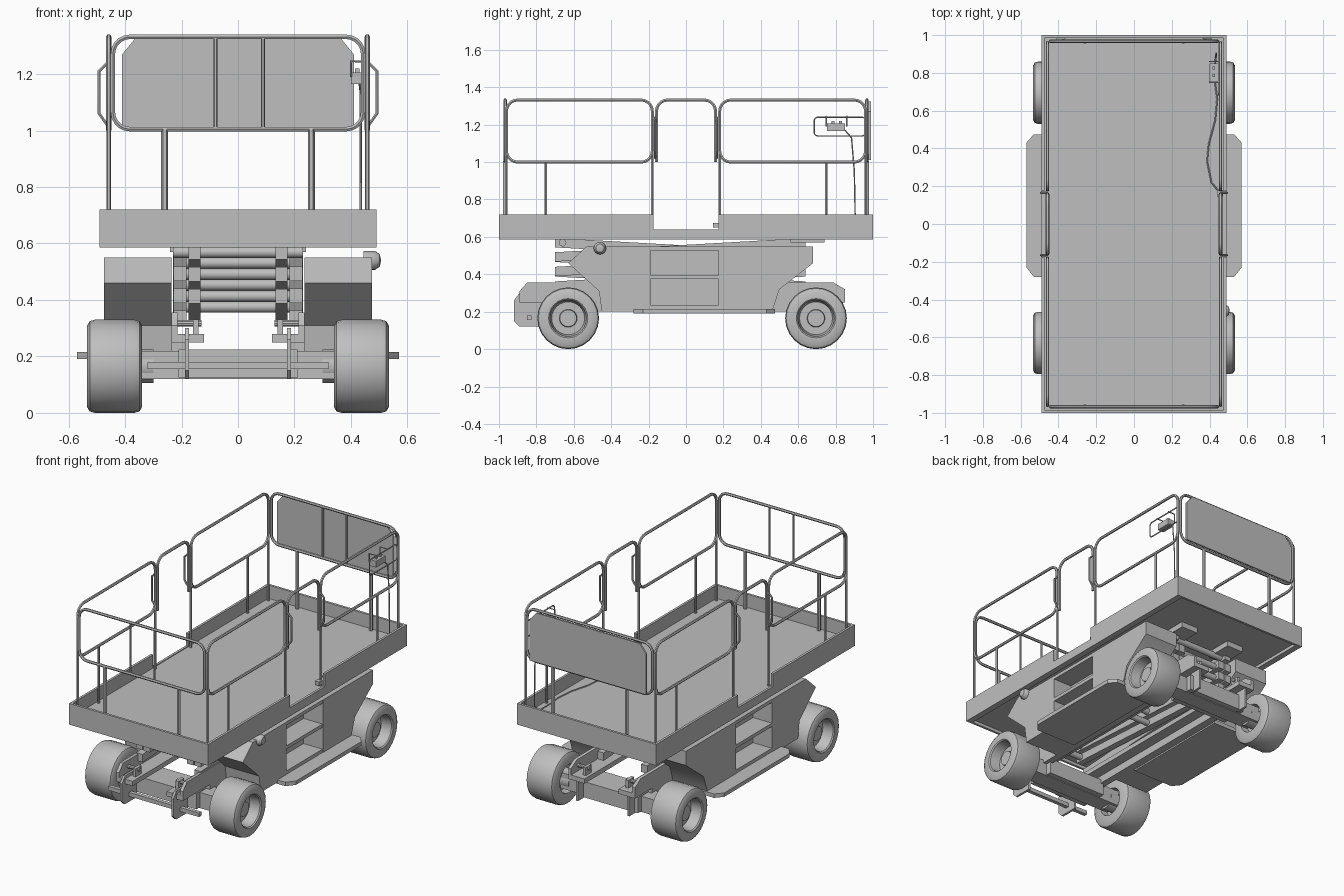
import bpy, bmesh, math
from mathutils import Vector, Matrix

old = bpy.data.objects.get("Cube")
if old:
    bpy.data.objects.remove(old, do_unlink=True)

grey = bpy.data.materials.new("machine_grey")
grey.use_nodes = True
colour = (0.52, 0.52, 0.52, 1)
grey.diffuse_color = colour
grey.node_tree.nodes["Principled BSDF"].inputs["Base Color"].default_value = colour
SIDES = ((1, "left"), (-1, "right"))
ENDS = ((-1, "front"), (1, "back"))


def finish(name, bm):
    bmesh.ops.recalc_face_normals(bm, faces=bm.faces)
    mesh = bpy.data.meshes.new(name)
    bm.to_mesh(mesh)
    bm.free()
    mesh.materials.append(grey)
    ob = bpy.data.objects.new(name, mesh)
    bpy.context.collection.objects.link(ob)
    return ob


def box(name, x, y, z):
    """Box from three (min, max) ranges."""
    bm = bmesh.new()
    size = [abs(r[1] - r[0]) for r in (x, y, z)]
    mid = [(r[0] + r[1]) / 2 for r in (x, y, z)]
    bmesh.ops.create_cube(bm, size=1, matrix=Matrix.Translation(mid) @ Matrix.Diagonal((*size, 1)))
    return finish(name, bm)


def prism(name, outline, low, high, axis="x"):
    """Outline in (y, z) pushed along x, or in (x, y) along z, or in (x, z) along y."""
    place = {"x": lambda a, b, c: (c, a, b), "z": lambda a, b, c: (a, b, c),
             "y": lambda a, b, c: (a, c, b)}[axis]
    bm = bmesh.new()
    face = bm.faces.new([bm.verts.new(place(a, b, low)) for a, b in outline])
    out = bmesh.ops.extrude_face_region(bm, geom=[face])
    moved = [v for v in out["geom"] if isinstance(v, bmesh.types.BMVert)]
    bmesh.ops.translate(bm, verts=moved, vec=Vector(place(0, 0, high - low)))
    return finish(name, bm)


def lathe(name, profile, centre, steps=24):
    """Spin a (radius, x) profile around the x axis."""
    bm = bmesh.new()
    vs = [bm.verts.new((x, r, 0)) for r, x in profile]
    es = [bm.edges.new(p) for p in zip(vs, vs[1:])]
    bmesh.ops.spin(bm, geom=vs + es, cent=(0, 0, 0), axis=(1, 0, 0),
                   angle=math.tau, steps=steps)
    bmesh.ops.remove_doubles(bm, verts=bm.verts, dist=0.0001)
    bmesh.ops.translate(bm, verts=bm.verts, vec=centre)
    return finish(name, bm)


def tube(name, points, radius=0.009, closed=False):
    cu = bpy.data.curves.new(name, "CURVE")
    cu.dimensions = "3D"
    cu.bevel_depth = radius
    cu.bevel_resolution = 1
    cu.use_fill_caps = True
    sp = cu.splines.new("POLY")
    sp.points.add(len(points) - 1)
    for p, co in zip(sp.points, points):
        p.co = (*co, 1)
    sp.use_cyclic_u = closed
    cu.materials.append(grey)
    ob = bpy.data.objects.new(name, cu)
    bpy.context.collection.objects.link(ob)
    return ob


def rounded(a0, a1, b0, b1, r=0.06, corners=4):
    """Rounded rectangle points; two corners give an open arch."""
    centres = [(a1 - r, b1 - r), (a0 + r, b1 - r), (a0 + r, b0 + r), (a1 - r, b0 + r)]
    pts = []
    for k in range(corners):
        for i in range(6):
            t = math.pi / 2 * (k + i / 5)
            pts.append((centres[k][0] + r * math.cos(t), centres[k][1] + r * math.sin(t)))
    return pts if corners == 4 else [(a1, b0)] + pts + [(a0, b0)]


# Platform: floor and rim with a lowered doorway on both sides
box("platform_floor", (-0.475, 0.475), (-0.985, 0.985), (0.605, 0.635))
for e, end in ENDS:
    box(f"{end}_rim", (-0.49, 0.49), (e * 0.985, e), (0.585, 0.72))
    for s, side in SIDES:
        box(f"{side}_{end}_rim", (s * 0.475, s * 0.49), (e * 0.175, e * 0.985), (0.585, 0.72))
        box(f"{side}_{end}_floor_lip", (s * 0.45, s * 0.475), (0, e * 0.985), (0.585, 0.605))
for s, side in SIDES:
    box(f"{side}_doorway_sill", (s * 0.475, s * 0.49), (-0.175, 0.175), (0.585, 0.64))

# Guard rails, posts, gates and handles
for s, side in SIDES:
    x = s * 0.458
    for e, end in ENDS:
        loop = rounded(*sorted((e * 0.18, e * 0.96)), 1.0, 1.332)
        tube(f"{side}_{end}_rail", [(x, y, z) for y, z in loop], closed=True)
        for y, top in ((0.18, 1.28), (0.75, 1.0), (0.96, 1.08)):
            tube(f"{side}_{end}_post", [(x, e * y, 0.63), (x, e * y, top)], 0.008)
        grip = [(0.463, 1.24), (0.492, 1.21), (0.492, 1.06), (0.463, 1.02)]
        tube(f"{side}_{end}_gate_handle", [(s * h, e * 0.165, z) for h, z in grip], 0.006)
    gate = rounded(-0.158, 0.158, 1.0, 1.332, corners=2)
    tube(f"{side}_gate", [(x, y, z) for y, z in gate], 0.0095)
for e, end in ENDS:
    y = e * 0.967
    loop = rounded(-0.443, 0.443, 1.005, 1.332)
    tube(f"{end}_rail", [(px, y, z) for px, z in loop], closed=True)
    for px in (-0.08, 0.088):
        tube(f"{end}_rail_bar", [(px, y, 1.005), (px, y, 1.332)], 0.007)
    for px in (-0.26, 0.26):
        tube(f"{end}_rail_post", [(px, y, 0.63), (px, y, 1.005)], 0.012)
prism("back_panel", [(-0.41, 1.01), (0.41, 1.01), (0.41, 1.27), (0.365, 1.325),
                     (-0.365, 1.325), (-0.41, 1.27)], 0.977, 0.988, "y")

# Control box on its frame, with cable
frame = rounded(0.685, 0.96, 1.14, 1.24, r=0.02)
tube("control_frame", [(0.448, y, z) for y, z in frame], 0.004, True)
box("control_box", (0.4, 0.445), (0.755, 0.85), (1.165, 1.205))
for y in (0.75, 0.86):
    tube("control_guard", [(0.4, y, 1.19), (0.4, y, 1.245), (0.45, y, 1.245)], 0.004)
for y in (0.785, 0.825):
    box("control_switch", (0.415, 0.43), (y - 0.008, y + 0.008), (1.205, 1.22))
tube("control_cable", [(0.43, 0.85, 1.17), (0.435, 0.885, 1.13), (0.435, 0.9, 0.95),
                       (0.435, 0.905, 0.68), (0.43, 0.86, 0.64), (0.43, 0.74, 0.64),
                       (0.44, 0.66, 0.64), (0.43, 0.55, 0.64), (0.395, 0.42, 0.64),
                       (0.387, 0.33, 0.64), (0.41, 0.22, 0.64), (0.455, 0.165, 0.66)], 0.004)
box("cable_socket", (0.44, 0.47), (0.145, 0.18), (0.65, 0.675))

# Side cabinets with a ladder recess, and step plates
front_part = [(-0.19, 0.2), (-0.45, 0.2), (-0.465, 0.31), (-0.63, 0.46), (-0.53, 0.55), (-0.19, 0.55)]
back_part = [(0.175, 0.2), (0.46, 0.2), (0.5, 0.32), (0.68, 0.46), (0.68, 0.55), (0.175, 0.55)]
for s, side in SIDES:
    prism(f"{side}_front_cabinet", front_part, s * 0.235, s * 0.475)
    prism(f"{side}_back_cabinet", back_part, s * 0.235, s * 0.475)
    box(f"{side}_ladder_wall", (s * 0.235, s * 0.34), (-0.19, 0.175), (0.2, 0.55))
    for z in (0.215, 0.375, 0.528):
        box(f"{side}_ladder_step", (s * 0.34, s * 0.473), (-0.19, 0.175), (z, z + 0.022))
    plate = [(0.24, -0.28), (0.53, -0.28), (0.57, -0.23), (0.57, 0.43), (0.53, 0.475), (0.24, 0.475)]
    prism(f"{side}_step_plate", [(s * x, y) for x, y in plate], 0.19, 0.215, "z")
lathe("side_beacon", [(0, -0.03), (0.034, -0.03), (0.034, 0.01), (0.022, 0.027), (0, 0.032)],
      (0.475, -0.46, 0.54), 16)

# Folded scissor arms, stacked in three crossing layers
for layer in range(3):
    zc = 0.375 + layer * 0.078
    for s, side in SIDES:
        for tilt, x0, x1 in ((1, 0.182, 0.228), (-1, 0.132, 0.175)):
            a, b = zc - tilt * 0.038, zc + tilt * 0.038
            arm = [(-0.7, a - 0.025), (0.64, b - 0.025), (0.64, b + 0.025), (-0.7, a + 0.025)]
            prism(f"{side}_scissor_arm", arm, s * x0, s * x1)
    for y, z in ((-0.66, zc + 0.038), (-0.03, zc), (0.6, zc + 0.038)):
        lathe("scissor_cross_tube", [(0, -0.23), (0.02, -0.23), (0.02, 0.23), (0, 0.23)], (0, y, z), 12)

# Chassis rails, end brackets and platform slide pads
bracket = [(-0.77, 0.12), (-0.89, 0.12), (-0.92, 0.15), (-0.92, 0.26), (-0.89, 0.3), (-0.77, 0.3)]
web = [(-0.89, 0.255), (-0.89, 0.31), (-0.85, 0.355), (0.79, 0.355), (0.85, 0.32), (0.85, 0.255)]
for s, side in SIDES:
    box(f"{side}_rail_flange", (s * 0.12, s * 0.235), (-0.89, 0.85), (0.25, 0.28))
    prism(f"{side}_rail_web", web, s * 0.215, s * 0.235)
    prism(f"{side}_front_bracket", bracket, s * 0.174, s * 0.188)
    box(f"{side}_back_bracket", (s * 0.174, s * 0.188), (0.76, 0.84), (0.12, 0.25))
    box(f"{side}_lower_rail", (s * 0.19, s * 0.235), (-0.62, 0.68), (0.2, 0.25))
    box(f"{side}_slide_pad", (s * 0.12, s * 0.24), (0.56, 0.74), (0.57, 0.605))
    for y in (-0.8, 0.78):
        lathe(f"{side}_stop_pin", [(0, -0.05), (0.012, -0.05), (0.012, 0.05), (0, 0.05)],
              (s * 0.18, y, 0.317), 10)
        box(f"{side}_stop_lug", (s * 0.14, s * 0.16), (y - 0.03, y + 0.03), (0.28, 0.33))
box("steering_rod", (-0.32, 0.32), (-0.85, -0.825), (0.155, 0.18))

# Axles and wheels
tyre = [(0, 0.05), (0.045, 0.05), (0.048, 0.025), (0.088, 0.025), (0.098, 0.09),
        (0.105, 0.097), (0.145, 0.097), (0.16, 0.088), (0.165, 0.07), (0.165, -0.07),
        (0.16, -0.088), (0.145, -0.097), (0.09, -0.097), (0.085, -0.05), (0, -0.05)]
for y, end in ((-0.63, "front"), (0.695, "back")):
    box(f"{end}_axle", (-0.36, 0.36), (y - 0.055, y + 0.055), (0.12, 0.22))
    box(f"{end}_axle_housing", (-0.21, 0.21), (y - 0.09, y + 0.09), (0.125, 0.225))
    for s, side in SIDES:
        lathe(f"{side}_{end}_wheel", [(r, s * x) for r, x in tyre], (s * 0.437, y, 0.165))
        lathe(f"{side}_{end}_hub", [(0, -0.06), (0.06, -0.06), (0.06, 0.06), (0, 0.06)],
              (s * 0.36, y, 0.165), 16)

# Turn tubes into meshes and smooth the round parts
bpy.ops.object.select_all(action="DESELECT")
for ob in bpy.context.collection.objects:
    if ob.type in {"CURVE", "MESH"} and ob.data.materials and ob.data.materials[0] == grey:
        ob.select_set(True)
        bpy.context.view_layer.objects.active = ob
bpy.ops.object.convert(target="MESH")
bpy.ops.object.shade_smooth_by_angle(angle=math.radians(35))
